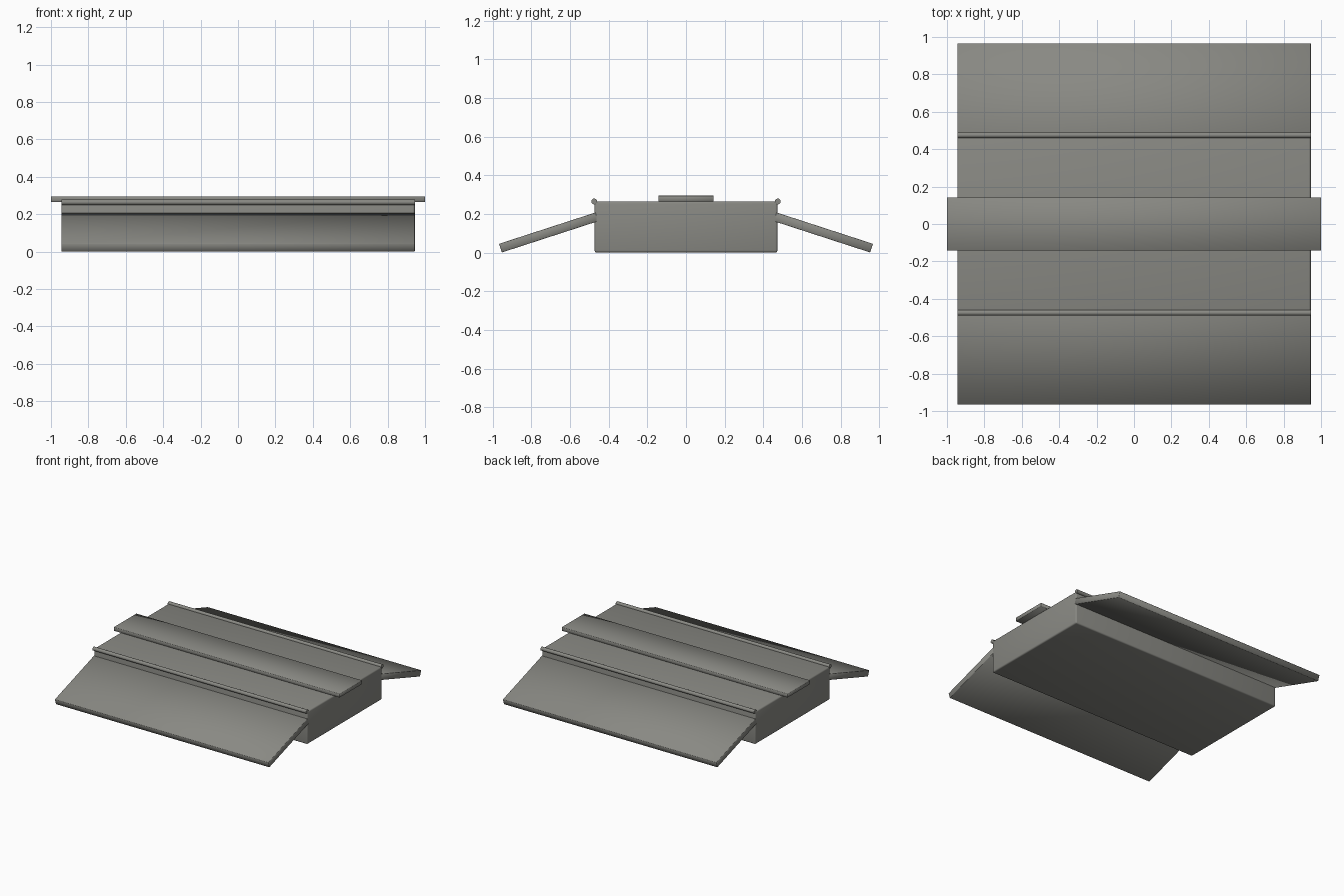
import bpy, math
from mathutils import Vector

if "Cube" in bpy.data.objects:
    bpy.data.objects.remove(bpy.data.objects["Cube"])

grey = bpy.data.materials.new("warm_grey")
grey.diffuse_color = (0.25, 0.25, 0.228, 1)
grey.use_nodes = True
grey.node_tree.nodes["Principled BSDF"].inputs["Base Color"].default_value = grey.diffuse_color


def finish(name, bevel=0.0, segments=2):
    ob = bpy.context.object
    ob.name = name
    ob.data.materials.append(grey)
    bpy.ops.object.transform_apply(location=False, rotation=True, scale=True)
    if bevel:
        m = ob.modifiers.new("bevel", 'BEVEL')
        m.width, m.segments = bevel, segments
        bpy.ops.object.modifier_apply(modifier=m.name)
        bpy.ops.object.shade_smooth_by_angle(angle=math.radians(50))
    return ob


def box(name, size, loc, tilt=0.0, bevel=0.0, segments=2):
    bpy.ops.mesh.primitive_cube_add(size=1, location=loc, rotation=(tilt, 0, 0))
    bpy.context.object.scale = size
    return finish(name, bevel, segments)


# Main body and the overhanging strip across its top
box("body", (1.89, 0.946, 0.264), (0, 0, 0.132), bevel=0.011, segments=3)
box("top_strip", (2.0, 0.286, 0.03), (0, 0, 0.279), bevel=0.002, segments=1)

# Sloping flaps and hinge rods, one on each long side
tilt = math.radians(18)
length, thick = 0.525, 0.047
for side, label in ((-1, "front"), (1, "back")):
    # centre found from the upper outer edge of the flap
    along = Vector((-math.cos(tilt), math.sin(tilt)))
    down = Vector((-math.sin(tilt), -math.cos(tilt)))
    c = Vector((0.967, 0.045)) + along * length / 2 + down * thick / 2
    box(label + "_flap", (1.89, length, thick), (0, side * c.x, c.y),
        tilt=-side * tilt, bevel=0.002, segments=1)
    bpy.ops.mesh.primitive_cylinder_add(
        vertices=24, radius=0.015, depth=1.89,
        location=(0, side * 0.475, 0.264), rotation=(0, math.pi / 2, 0))
    finish(label + "_hinge_rod")
    bpy.ops.object.shade_smooth_by_angle(angle=math.radians(40))
